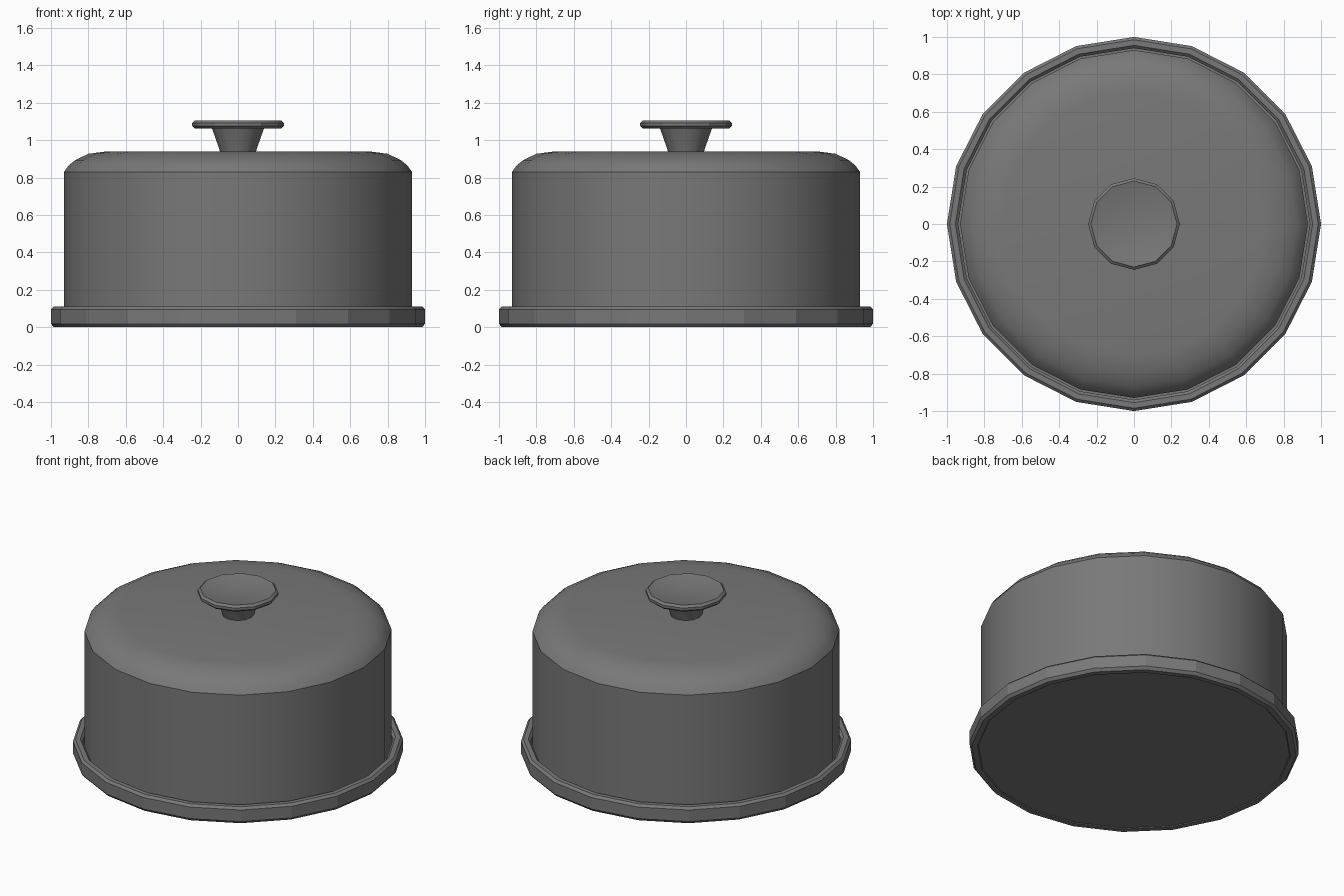
import bpy
import bmesh
from math import cos, sin, pi, radians

default = bpy.data.objects.get("Cube")
if default:
    bpy.data.objects.remove(default, do_unlink=True)

grey = bpy.data.materials.new("dark grey")
grey.use_nodes = True
colour = (0.19, 0.19, 0.19, 1)
grey.diffuse_color = colour
grey.node_tree.nodes["Principled BSDF"].inputs["Base Color"].default_value = colour


def lathe(name, profile, sides, sharp_angle):
    """Turn a (radius, height) profile around z; radius 0 makes a pole."""
    bm = bmesh.new()
    rings = []
    for r, z in profile:
        if r == 0:
            rings.append([bm.verts.new((0, 0, z))] * sides)
        else:
            rings.append([bm.verts.new((r * cos(2 * pi * i / sides),
                                        r * sin(2 * pi * i / sides), z))
                          for i in range(sides)])
    for low, high in zip(rings, rings[1:]):
        for i in range(sides):
            j = (i + 1) % sides
            corners = dict.fromkeys((low[i], low[j], high[j], high[i]))
            bm.faces.new(list(corners))
    mesh = bpy.data.meshes.new(name)
    bm.to_mesh(mesh)
    bm.free()
    mesh.materials.append(grey)
    obj = bpy.data.objects.new(name, mesh)
    bpy.context.collection.objects.link(obj)
    bpy.ops.object.select_all(action="DESELECT")
    obj.select_set(True)
    bpy.context.view_layer.objects.active = obj
    bpy.ops.object.shade_smooth_by_angle(angle=radians(sharp_angle))
    return obj


# Tray with a chamfered raised rim and a shallow recess
lathe("base_plate", [(0, 0.005), (0.945, 0.005), (0.95, 0), (0.985, 0),
                     (1, 0.018), (1, 0.095), (0.985, 0.11), (0.955, 0.11),
                     (0.94, 0.095), (0.94, 0.04), (0, 0.04)], 20, 15)

# Domed cover with a rounded shoulder
lathe("cover", [(0.93, 0.04), (0.93, 0.83), (0.905, 0.865), (0.87, 0.893),
                (0.80, 0.927), (0.70, 0.94), (0, 0.94)], 20, 30)

# Flared stem under the knob
lathe("knob_stem", [(0.095, 0.935), (0.103, 0.96), (0.12, 1.01),
                    (0.14, 1.065)], 12, 35)

# Knob disc with a dished top
lathe("knob_disc", [(0, 1.062), (0.23, 1.062), (0.245, 1.075), (0.245, 1.092),
                    (0.23, 1.105), (0.15, 1.088), (0, 1.078)], 12, 28)
